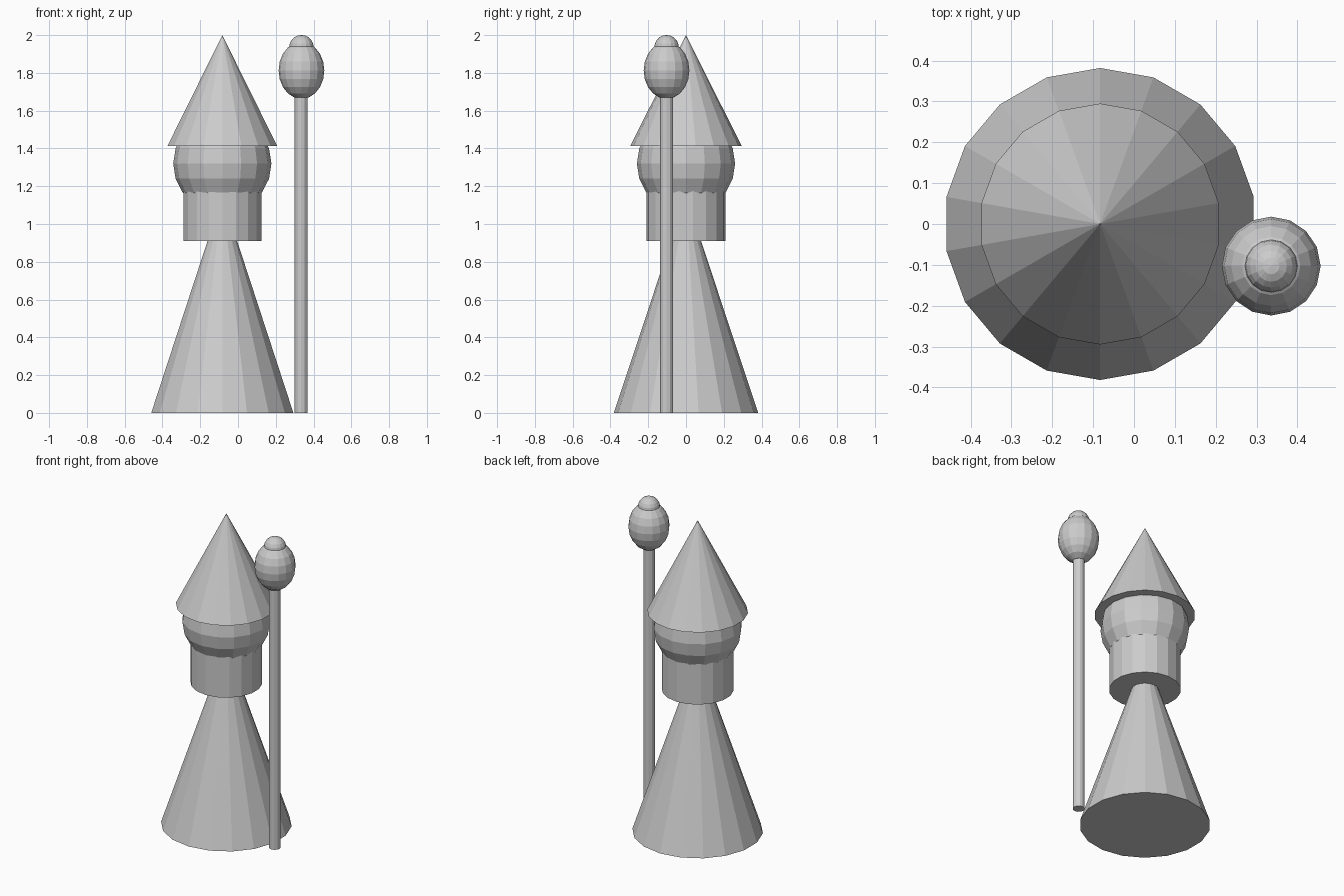
import bpy

if "Cube" in bpy.data.objects:
    bpy.data.objects.remove(bpy.data.objects["Cube"])

BX, BY = -0.083, 0.0      # figure axis
SX, SY = 0.336, -0.103    # staff axis


def cone(name, x, y, z0, z1, r, sides=18):
    bpy.ops.mesh.primitive_cone_add(vertices=sides, radius1=r, radius2=0,
                                    depth=z1 - z0, location=(x, y, (z0 + z1) / 2))
    bpy.context.object.name = name


def cylinder(name, x, y, z0, z1, r, sides=18):
    bpy.ops.mesh.primitive_cylinder_add(vertices=sides, radius=r, depth=z1 - z0,
                                        location=(x, y, (z0 + z1) / 2))
    bpy.context.object.name = name


def ball(name, x, y, z, r, rz):
    bpy.ops.mesh.primitive_uv_sphere_add(segments=16, ring_count=10, radius=1,
                                         location=(x, y, z))
    ob = bpy.context.object
    ob.name = name
    ob.scale = (r, r, rz)
    bpy.ops.object.transform_apply(location=False, rotation=False, scale=True)


# Figure: robe, collar, head and pointed hat
cone("robe", BX, BY, 0, 1.15, 0.382)
cylinder("collar", BX, BY, 0.91, 1.3, 0.21)
ball("head", BX, BY, 1.32, 0.26, 0.26)
cone("hat", BX, BY, 1.413, 2.0, 0.295)

# Staff with an oval knob and a small ball on top
cylinder("staff", SX - 0.002, SY, 0, 1.72, 0.035, 12)
ball("staff_knob", SX, SY, 1.813, 0.121, 0.151)
ball("staff_tip", SX, SY, 1.935, 0.065, 0.065)
